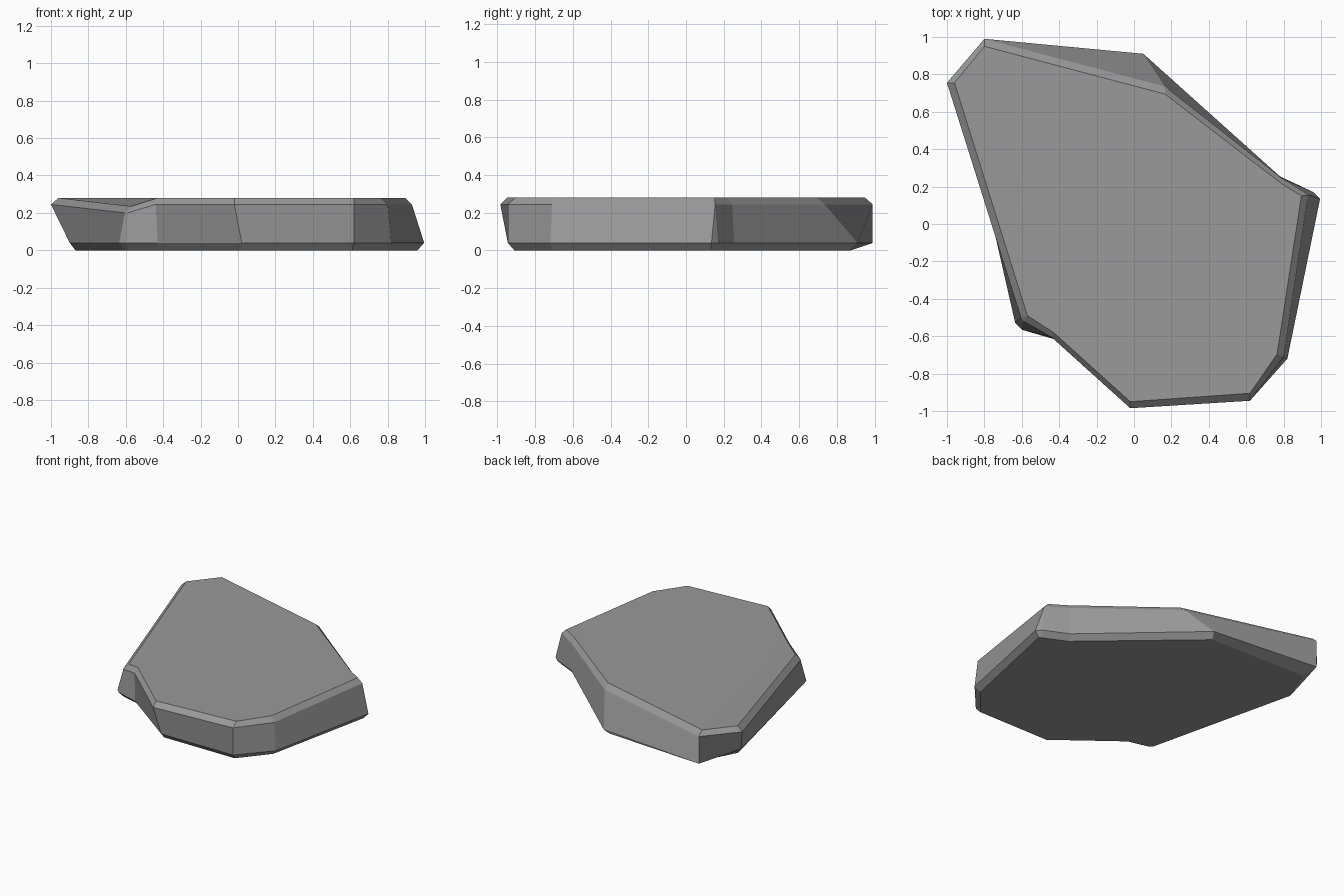
import bpy
import bmesh

# Remove the default cube only
default = bpy.data.objects.get("Cube")
if default:
    bpy.data.objects.remove(default, do_unlink=True)


def flat_material(name, colour):
    mat = bpy.data.materials.new(name)
    mat.use_nodes = True
    mat.diffuse_color = colour
    mat.node_tree.nodes["Principled BSDF"].inputs["Base Color"].default_value = colour
    return mat


# Outlines run counter-clockwise from the back corner; repeated points merge
CORNERS = ["back", "back_side", "notch", "notch_front", "shoulder", "front",
           "front_end", "front_side", "side", "side_back", "back_bend", "back_mid"]

underside = [(-.77, .87), (-.87, .62), (-.6, -.51), (-.58, -.53), (-.42, -.57), (.02, -.91),
             (.61, -.91), (.785, -.7), (.96, .13), (.94, .14), (.77, .22), (.03, .87)]
lower_edge = [(-.8, .99), (-.9, .63), (-.635, -.53), (-.6, -.565), (-.43, -.615), (.02, -.945),
              (.62, -.945), (.82, -.72), (.995, .135), (.96, .17), (.78, .255), (.05, .91)]
upper_edge = [(-.8, .99), (-1, .755), (-.605, -.5), (-.59, -.52), (-.44, -.605), (-.02, -.985),
              (.62, -.945), (.8, -.71), (.93, .155), (.93, .155), (.79, .245), (.165, .735)]
top_edge = [(-.8, .95), (-.96, .755), (-.57, -.49), (-.57, -.49), (-.43, -.58), (-.02, -.95),
            (.62, -.905), (.765, -.695), (.895, .15), (.895, .15), (.79, .215), (.165, .695)]

# The notch corner dips below the rest of the slab; the back corner lifts underneath
DIP = 0.045
LIFT = 0.015


def ring(bm, outline, z, offsets):
    """Add one outline at height z, with height offsets for named corners."""
    return [bm.verts.new((x, y, z + offsets.get(corner, 0)))
            for corner, (x, y) in zip(CORNERS, outline)]


def bridge(bm, below, above):
    """Join two outlines with a band of flat faces."""
    count = len(below)
    for i in range(count):
        j = (i + 1) % count
        bm.faces.new((below[i], below[j], above[j], above[i]))


# Rock slab: chamfered underside, leaning walls and chamfered top
bm = bmesh.new()
dip = {"notch": -DIP, "notch_front": -DIP}
rings = [ring(bm, underside, 0, {"back": LIFT}),
         ring(bm, lower_edge, .04, {}),
         ring(bm, upper_edge, .245, dip),
         ring(bm, top_edge, .28, dip)]
for below, above in zip(rings, rings[1:]):
    bridge(bm, below, above)

# Underside, and the top folded from the back corner to the shoulder
bm.faces.new(list(reversed(rings[0])))
fold = CORNERS.index("shoulder")
top = rings[-1]
bm.faces.new(top[:fold + 1])
bm.faces.new(top[fold:] + top[:1])

bmesh.ops.remove_doubles(bm, verts=bm.verts[:], dist=0.001)
bmesh.ops.recalc_face_normals(bm, faces=bm.faces[:])

mesh = bpy.data.meshes.new("rock_slab")
bm.to_mesh(mesh)
bm.free()
mesh.materials.append(flat_material("stone_grey", (.32, .32, .32, 1)))
slab = bpy.data.objects.new("rock_slab", mesh)
bpy.context.collection.objects.link(slab)
